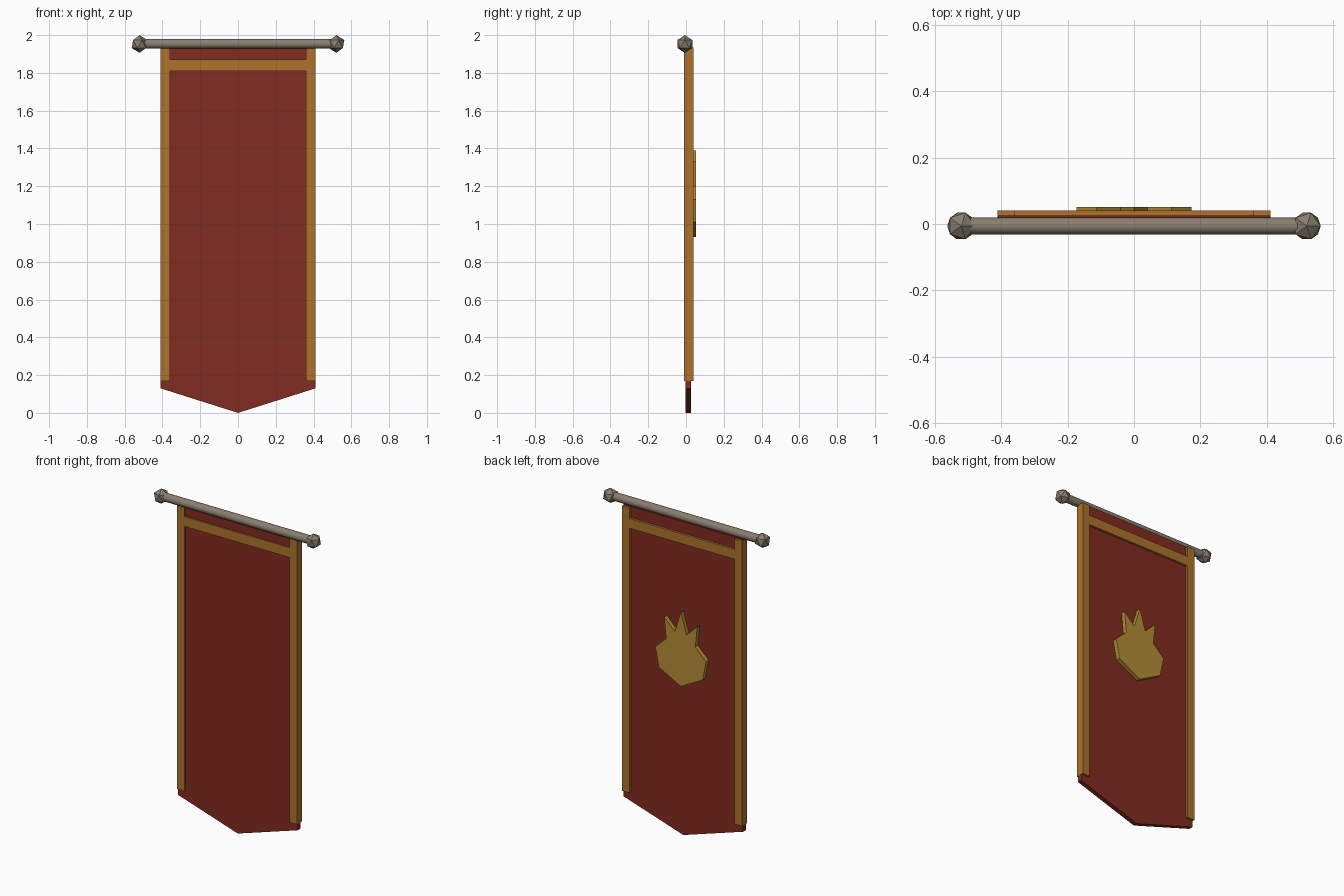
import bpy, bmesh, math

if "Cube" in bpy.data.objects:
    bpy.data.objects.remove(bpy.data.objects["Cube"])


def material(name, rgb):
    m = bpy.data.materials.new(name)
    m.diffuse_color = (*rgb, 1)
    m.use_nodes = True
    m.node_tree.nodes["Principled BSDF"].inputs["Base Color"].default_value = m.diffuse_color
    return m


RED = material("red_cloth", (0.22, 0.025, 0.015))
GOLD = material("gold_trim", (0.42, 0.17, 0.025))
YELLOW = material("emblem_gold", (0.45, 0.27, 0.035))
METAL = material("rod_metal", (0.25, 0.21, 0.16))


def plate(name, outline, y0, y1, mat):
    """Extrude an (x, z) outline from y0 to y1."""
    bm = bmesh.new()
    face = bm.faces.new([bm.verts.new((x, y0, z)) for x, z in outline])
    ext = bmesh.ops.extrude_face_region(bm, geom=[face])
    for v in ext["geom"]:
        if isinstance(v, bmesh.types.BMVert):
            v.co.y = y1
    bmesh.ops.recalc_face_normals(bm, faces=bm.faces)
    me = bpy.data.meshes.new(name)
    bm.to_mesh(me)
    bm.free()
    me.materials.append(mat)
    ob = bpy.data.objects.new(name, me)
    bpy.context.collection.objects.link(ob)
    return ob


def rect(x0, x1, z0, z1):
    return [(x0, z0), (x1, z0), (x1, z1), (x0, z1)]


# cloth with a pointed lower edge
plate("cloth", [(0, 0), (0.41, 0.13), (0.41, 1.94), (-0.41, 1.94), (-0.41, 0.13)],
      -0.002, 0.026, RED)

# gold bands, standing proud of both cloth faces
for side, s in (("right", 1), ("left", -1)):
    plate("side_trim_" + side, rect(s * 0.36, s * 0.411, 0.17, 1.935), -0.011, 0.04, GOLD)
plate("top_trim", rect(-0.36, 0.36, 1.81, 1.87), -0.011, 0.04, GOLD)

# crowned emblem on the back, mirrored from its half outline
half = [(0.15, 1.01), (0.174, 1.13), (0.10, 1.20), (0.113, 1.33), (0.04, 1.26)]
outline = [(0, 0.93)] + half + [(0, 1.39)] + [(-x, z) for x, z in reversed(half)]
plate("emblem", outline, 0.024, 0.052, YELLOW)

# hanging rod
bpy.ops.mesh.primitive_cylinder_add(vertices=10, radius=0.026, depth=1.04,
                                    location=(0, -0.006, 1.954),
                                    rotation=(0, math.pi / 2, 0))
rod = bpy.context.object
rod.name = "rod"
rod.data.materials.append(METAL)
bpy.ops.object.shade_smooth_by_angle(angle=math.radians(40))

# faceted end knobs
for side, s in (("right", 1), ("left", -1)):
    bpy.ops.mesh.primitive_ico_sphere_add(subdivisions=1, radius=0.047,
                                          location=(s * 0.521, -0.006, 1.953))
    knob = bpy.context.object
    knob.name = "knob_" + side
    knob.data.materials.append(METAL)
